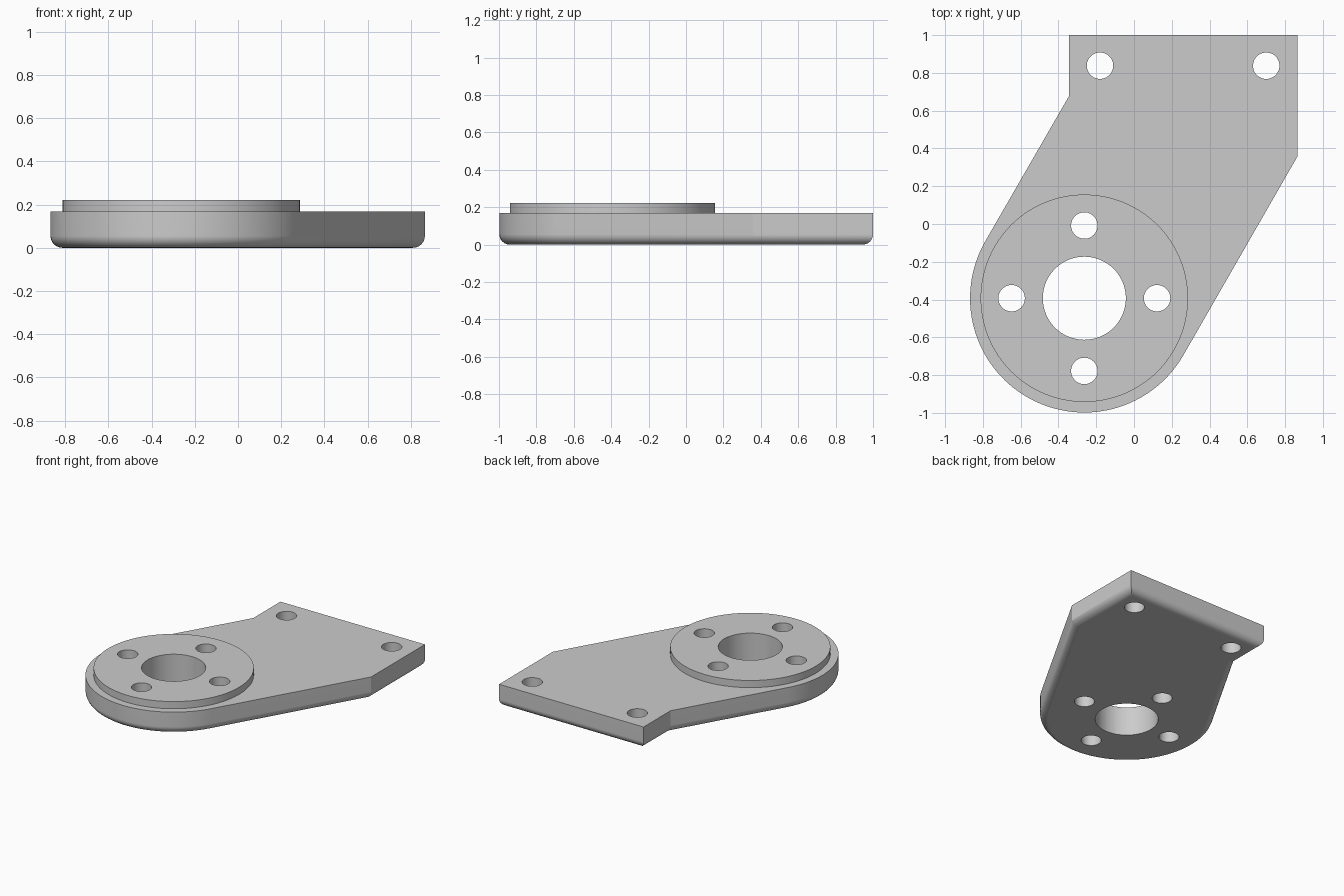
import bpy, bmesh
from math import radians, cos, sin, pi
from mathutils import Matrix

cube = bpy.data.objects.get("Cube")
if cube:
    bpy.data.objects.remove(cube, do_unlink=True)

CX, CY, R = -0.263, -0.393, 0.605     # round end of the plate
PLATE_TOP, FLANGE_TOP = 0.168, 0.222
FILLET = 0.055

grey = bpy.data.materials.new("plain_grey")
grey.use_nodes = True
colour = (0.6, 0.6, 0.6, 1)
grey.diffuse_color = colour
grey.node_tree.nodes["Principled BSDF"].inputs["Base Color"].default_value = colour


def finish(name, bm):
    bmesh.ops.recalc_face_normals(bm, faces=bm.faces)
    mesh = bpy.data.meshes.new(name)
    bm.to_mesh(mesh)
    bm.free()
    mesh.materials.append(grey)
    ob = bpy.data.objects.new(name, mesh)
    bpy.context.collection.objects.link(ob)
    return ob


def add_cylinder(bm, x, y, r, z0, z1, sides):
    bmesh.ops.create_cone(bm, cap_ends=True, segments=sides, radius1=r, radius2=r,
                          depth=z1 - z0, matrix=Matrix.Translation((x, y, (z0 + z1) / 2)))


def select_only(ob):
    bpy.ops.object.select_all(action='DESELECT')
    ob.select_set(True)
    bpy.context.view_layer.objects.active = ob


def combine(ob, other, operation):
    mod = ob.modifiers.new(operation.lower(), 'BOOLEAN')
    mod.operation, mod.object, mod.solver = operation, other, 'EXACT'
    select_only(ob)
    bpy.ops.object.modifier_apply(modifier=mod.name)
    bpy.data.objects.remove(other, do_unlink=True)


# Plate: half-circle end running tangentially into a square-cornered tab
outline = [(0.865, 0.357), (0.865, 1), (-0.345, 1), (-0.345, 0.676)]
STEPS = 64
for i in range(STEPS + 1):
    a = radians(150) + pi * i / STEPS
    outline.append((CX + R * cos(a), CY + R * sin(a)))
bm = bmesh.new()
base = bm.faces.new([bm.verts.new((x, y, 0)) for x, y in outline])
extruded = bmesh.ops.extrude_face_region(bm, geom=[base], use_keep_orig=True)["geom"]
for v in extruded:
    if isinstance(v, bmesh.types.BMVert):
        v.co.z = PLATE_TOP
bmesh.ops.recalc_face_normals(bm, faces=bm.faces)

# Rounded lower rim
rim = [e for e in bm.edges if all(v.co.z < 0.001 for v in e.verts)]
bmesh.ops.bevel(bm, geom=rim, offset=FILLET, offset_type='OFFSET', segments=6,
                profile=0.5, affect='EDGES', clamp_overlap=False)
bracket = finish("mounting_bracket", bm)

# Raised disc on the round end
bm = bmesh.new()
add_cylinder(bm, CX, CY, 0.549, 0.1, FLANGE_TOP, 128)
combine(bracket, finish("raised_disc", bm), 'UNION')

# Through holes: centre bore, four around it, two in the tab
bm = bmesh.new()
add_cylinder(bm, CX, CY, 0.22, -0.1, 0.4, 64)
small = [(CX + 0.385 * cos(k * pi / 2), CY + 0.385 * sin(k * pi / 2)) for k in range(4)]
small += [(-0.18, 0.838), (0.7, 0.838)]
for x, y in small:
    add_cylinder(bm, x, y, 0.07, -0.1, 0.4, 48)
combine(bracket, finish("hole_cutter", bm), 'DIFFERENCE')

# Smooth round walls, crisp machined edges
select_only(bracket)
bpy.ops.object.shade_smooth_by_angle(angle=radians(28))
weighted = bracket.modifiers.new("weighted_normals", 'WEIGHTED_NORMAL')
weighted.keep_sharp = True
